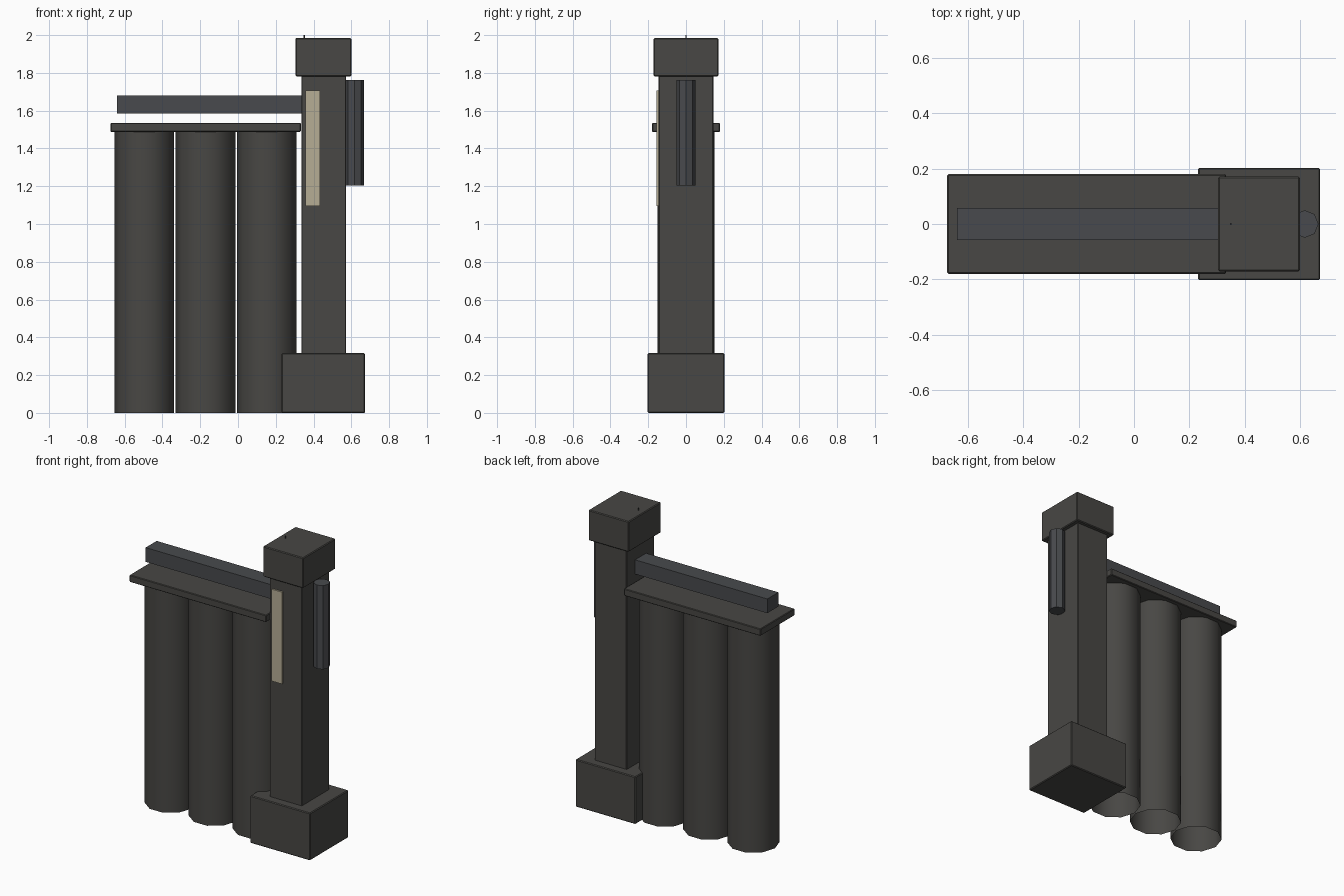
import bpy, bmesh
from math import pi
from mathutils import Matrix

if "Cube" in bpy.data.objects:
    bpy.data.objects.remove(bpy.data.objects["Cube"])


def material(name, rgb):
    m = bpy.data.materials.new(name)
    m.diffuse_color = (*rgb, 1)
    m.use_nodes = True
    m.node_tree.nodes["Principled BSDF"].inputs["Base Color"].default_value = m.diffuse_color
    return m


concrete = material("concrete", (0.065, 0.063, 0.058))
metal = material("metal", (0.065, 0.068, 0.074))
window = material("window", (0.47, 0.42, 0.30))


def add_object(name, bm, mat):
    bmesh.ops.recalc_face_normals(bm, faces=bm.faces)
    me = bpy.data.meshes.new(name)
    bm.to_mesh(me)
    bm.free()
    me.materials.append(mat)
    ob = bpy.data.objects.new(name, me)
    bpy.context.collection.objects.link(ob)
    return ob


def box(name, x, y, z, mat, bevel=0.0):
    """Box from (min, max) ranges on each axis."""
    bm = bmesh.new()
    size = [b - a for a, b in (x, y, z)]
    mid = [(a + b) / 2 for a, b in (x, y, z)]
    bmesh.ops.create_cube(bm, size=1, matrix=Matrix.Translation(mid) @ Matrix.Diagonal((*size, 1)))
    if bevel:
        bmesh.ops.bevel(bm, geom=bm.edges[:], offset=bevel, segments=1, affect='EDGES')
    return add_object(name, bm, mat)


def cylinder(name, x, radius, z, sides, mat, capped=True, smooth=False):
    """Upright prism on y = 0 with a corner pointing along x."""
    bm = bmesh.new()
    place = Matrix.Translation((x, 0, (z[0] + z[1]) / 2)) @ Matrix.Rotation(pi / 2, 4, 'Z')
    bmesh.ops.create_cone(bm, cap_ends=capped, segments=sides, radius1=radius,
                          radius2=radius, depth=z[1] - z[0], matrix=place)
    for f in bm.faces:
        f.smooth = smooth
    return add_object(name, bm, mat)


# Row of open-ended silos
for i in range(3):
    cylinder(f"silo_{i + 1}", -0.497 + 0.325 * i, 0.158, (0, 1.495), 10, concrete,
             capped=False, smooth=True)

# Roof slab and conveyor gallery above the silos
box("silo_roof_slab", (-0.675, 0.333), (-0.18, 0.18), (1.488, 1.535), concrete, 0.004)
box("conveyor_gallery", (-0.64, 0.36), (-0.058, 0.058), (1.585, 1.68), metal)

# Elevator tower: base, shaft, head
box("tower_base", (0.231, 0.673), (-0.203, 0.203), (0, 0.316), concrete, 0.005)
box("tower_shaft", (0.335, 0.572), (-0.145, 0.145), (0.30, 1.79), concrete, 0.004)
box("tower_head", (0.304, 0.6), (-0.171, 0.171), (1.782, 1.985), concrete, 0.005)

# Tower details: window strip, side duct, roof rod
box("window_strip", (0.358, 0.434), (-0.156, -0.14), (1.095, 1.707), window)
cylinder("side_duct", 0.617, 0.05, (1.205, 1.763), 8, metal)
cylinder("roof_rod", 0.35, 0.004, (1.95, 2.0), 6, metal)
